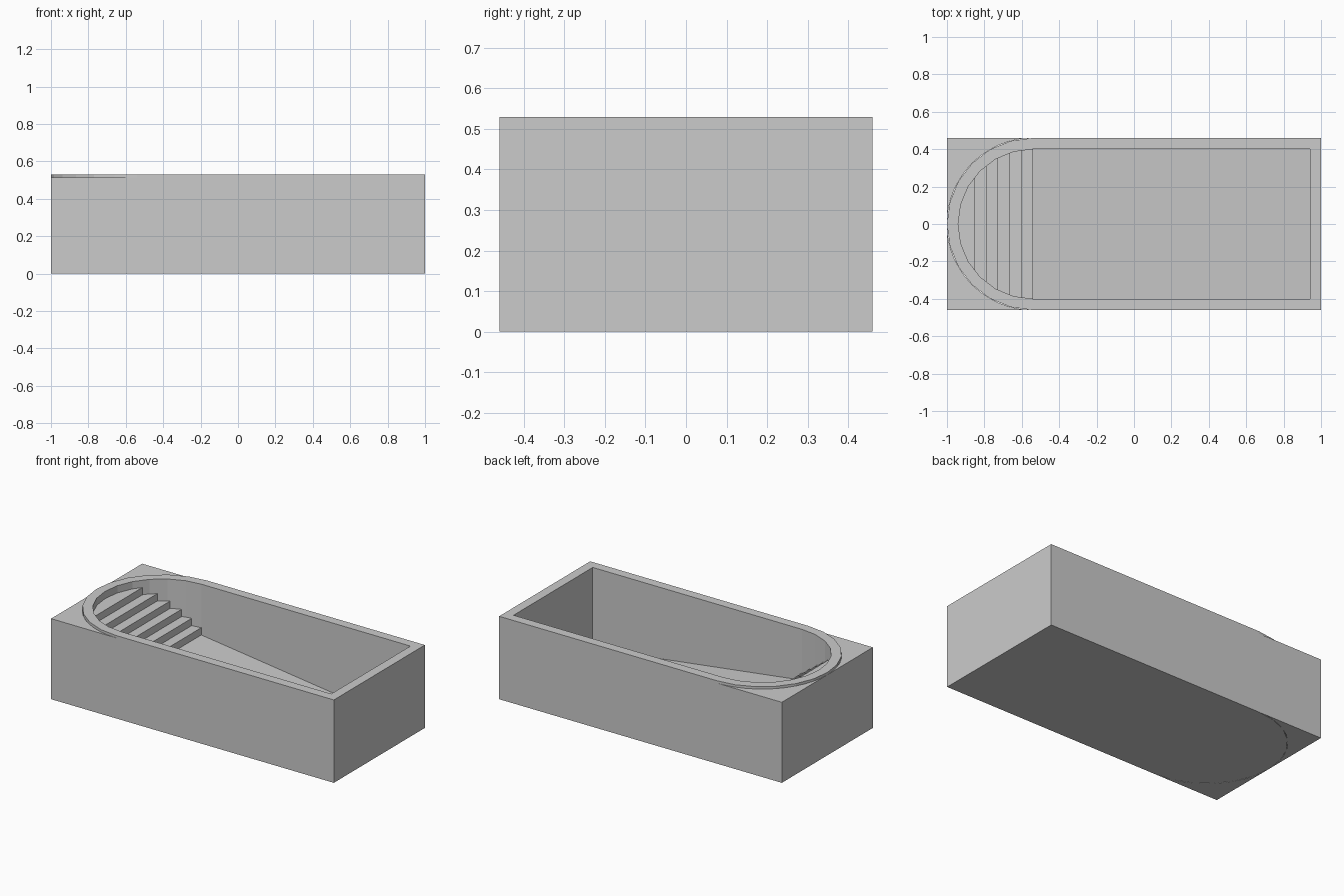
import bpy
import bmesh
import math

old = bpy.data.objects.get("Cube")
if old:
    bpy.data.objects.remove(old, do_unlink=True)

HEIGHT, DECK = 0.53, 0.515      # rim top and lower corner decks
ARC_X = -0.54                   # centre of the rounded end
OUTER, INNER = 0.46, 0.40       # half widths and arc radii
SHALLOW, DEEP = 0.205, 0.012    # floor heights
SEGMENTS = 12

grey = bpy.data.materials.new("light_grey")
colour = (0.6, 0.6, 0.6, 1)
grey.diffuse_color = colour
grey.use_nodes = True
grey.node_tree.nodes["Principled BSDF"].inputs["Base Color"].default_value = colour


def finish(bm, name):
    bmesh.ops.recalc_face_normals(bm, faces=bm.faces)
    mesh = bpy.data.meshes.new(name)
    bm.to_mesh(mesh)
    bm.free()
    mesh.materials.append(grey)
    obj = bpy.data.objects.new(name, mesh)
    bpy.context.collection.objects.link(obj)
    return obj


def arc(radius, start, end):
    """Points on the rounded end; angles are measured from -x."""
    pts = []
    for i in range(SEGMENTS + 1):
        a = start + (end - start) * i / SEGMENTS
        pts.append((ARC_X - radius * math.cos(a), radius * math.sin(a)))
    return pts


def outline(half):
    end_x = 1 - (OUTER - half)
    return arc(half, -math.pi / 2, math.pi / 2) + [(end_x, half), (end_x, -half)]


def prism(name, pts, z0, z1):
    bm = bmesh.new()
    low = [bm.verts.new((x, y, z0)) for x, y in pts]
    high = [bm.verts.new((x, y, z1)) for x, y in pts]
    bm.faces.new(low)
    bm.faces.new(high)
    for i in range(len(pts)):
        j = (i + 1) % len(pts)
        bm.faces.new((low[i], low[j], high[j], high[i]))
    return finish(bm, name)


# Pool shell: outer wall, rim, inner wall and sloping floor
bm = bmesh.new()


def ring(half, heights):
    return [bm.verts.new((x, y, z)) for (x, y), z in zip(outline(half), heights)]


count = SEGMENTS + 3
floor_heights = [SHALLOW] * (SEGMENTS + 1) + [DEEP] * 2
rings = [ring(OUTER, [0] * count), ring(OUTER, [HEIGHT] * count),
         ring(INNER, [HEIGHT] * count), ring(INNER, floor_heights)]
for a, b in zip(rings, rings[1:]):
    for i in range(count):
        j = (i + 1) % count
        bm.faces.new((a[i], a[j], b[j], b[i]))
bm.faces.new(rings[0])
floor = rings[3]
bm.faces.new(floor[:SEGMENTS + 1])
bm.faces.new((floor[SEGMENTS], floor[SEGMENTS + 1], floor[-1], floor[0]))
finish(bm, "pool_shell")

# Lower decks filling the corners beside the rounded end
for name, side in (("right_rear_deck", 1), ("right_front_deck", -1)):
    corner = arc(OUTER, 0, side * math.pi / 2) + [(-1, side * OUTER)]
    prism(name, corner, 0, DECK)

# Steps, tucked slightly into the wall
STEPS = 6
RISE = (HEIGHT - SHALLOW) / (STEPS + 1)
TUCK = INNER + 0.03
for n in range(STEPS):
    edge = 0.062 * n
    half_angle = math.acos(edge / TUCK)
    prism(f"step_{n + 1}", arc(TUCK, -half_angle, half_angle),
          SHALLOW - 0.02, SHALLOW + RISE * (n + 1))
